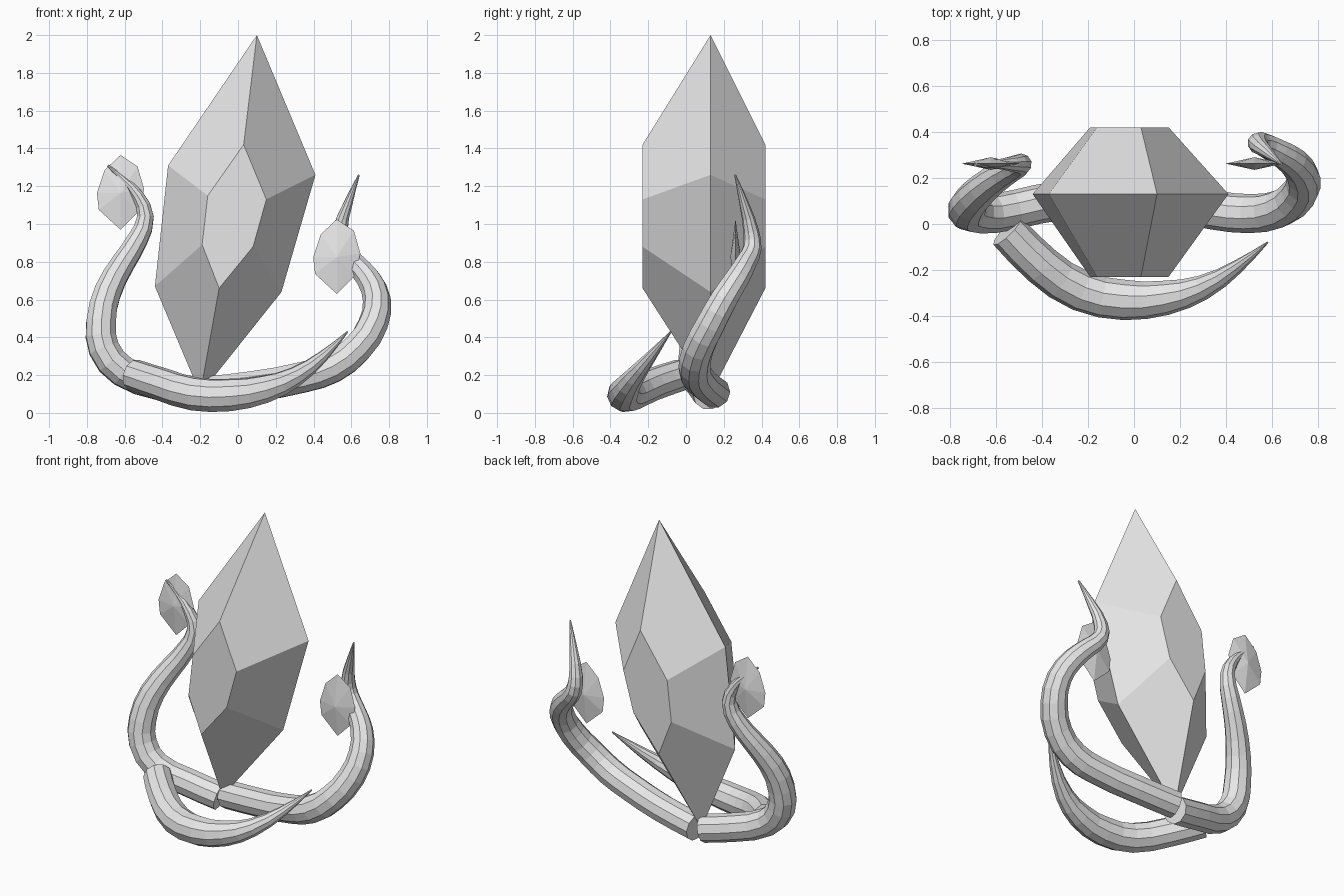
import bpy, bmesh

if "Cube" in bpy.data.objects:
    bpy.data.objects.remove(bpy.data.objects["Cube"], do_unlink=True)

grey = bpy.data.materials.new("plain grey")
grey.use_nodes = True
grey.diffuse_color = (0.8, 0.8, 0.8, 1)
grey.node_tree.nodes["Principled BSDF"].inputs["Base Color"].default_value = (0.8, 0.8, 0.8, 1)


def add_mesh(name, mesh):
    mesh.materials.clear()
    mesh.materials.append(grey)
    for p in mesh.polygons:
        p.use_smooth = False
        p.material_index = 0
    obj = bpy.data.objects.new(name, mesh)
    bpy.context.collection.objects.link(obj)
    return obj


def from_bmesh(name, bm):
    bmesh.ops.recalc_face_normals(bm, faces=bm.faces)
    mesh = bpy.data.meshes.new(name)
    bm.to_mesh(mesh)
    bm.free()
    return add_mesh(name, mesh)


def vine(name, points):
    """Tapered tube through points given as x, y, z, radius."""
    curve = bpy.data.curves.new(name + "_path", "CURVE")
    curve.dimensions = "3D"
    curve.resolution_u = 2
    curve.bevel_depth = 1
    curve.bevel_resolution = 3
    curve.use_fill_caps = True
    spline = curve.splines.new("BEZIER")
    spline.bezier_points.add(len(points) - 1)
    spline.use_smooth = False
    for bp, (x, y, z, r) in zip(spline.bezier_points, points):
        bp.co = (x, y, z)
        bp.radius = r
        bp.handle_left_type = bp.handle_right_type = "AUTO"
    helper = bpy.data.objects.new(name + "_path", curve)
    bpy.context.collection.objects.link(helper)
    bpy.context.view_layer.update()
    graph = bpy.context.evaluated_depsgraph_get()
    mesh = bpy.data.meshes.new_from_object(helper.evaluated_get(graph))
    bpy.data.objects.remove(helper, do_unlink=True)
    add_mesh(name, mesh)


# Crystal: a hexagonal window on front and back, joined by a ridge at the sides
mid, front, back = 0.13, -0.23, 0.42
bm = bmesh.new()
ridge = [bm.verts.new((x, mid, z)) for x, z in
         [(0.10, 2.0), (0.41, 1.26), (0.23, 0.64), (-0.2, 0.1), (-0.44, 0.67), (-0.37, 1.31)]]
window = [(0.03, 1.42), (0.15, 1.13), (0.08, 0.88), (-0.10, 0.66), (-0.19, 0.89), (-0.16, 1.15)]
for y in (front, back):
    ring = [bm.verts.new((x, y, z)) for x, z in window]
    bm.faces.new(ring)
    for i in range(6):
        j = (i + 1) % 6
        bm.faces.new((ridge[i], ridge[j], ring[j], ring[i]))
from_bmesh("crystal", bm)

# Leaves: thin eight-sided double pyramids
outline = [(0, 0.2), (0.09, 0.14), (0.125, 0.02), (0.095, -0.1),
           (0, -0.195), (-0.115, -0.09), (-0.125, 0), (-0.085, 0.12)]
for name, cx, cz in (("right_leaf", -0.622, 1.165), ("left_leaf", 0.523, 0.825)):
    bm = bmesh.new()
    rim = [bm.verts.new((cx + x, 0.262, cz + z)) for x, z in outline]
    for y in (0.235, 0.29):
        hub = bm.verts.new((cx, y, cz))
        for i in range(8):
            bm.faces.new((rim[i], rim[(i + 1) % 8], hub))
    from_bmesh(name, bm)

# Vines
vine("right_vine", [
    (-0.21, 0.12, 0.10, 0.085), (-0.42, 0.085, 0.15, 0.085), (-0.61, 0.045, 0.22, 0.085),
    (-0.71, 0.05, 0.34, 0.085), (-0.725, 0.07, 0.48, 0.082), (-0.69, 0.12, 0.64, 0.075),
    (-0.61, 0.19, 0.79, 0.065), (-0.53, 0.24, 0.92, 0.056), (-0.49, 0.26, 1.04, 0.046),
    (-0.53, 0.26, 1.15, 0.033), (-0.61, 0.26, 1.24, 0.018), (-0.69, 0.255, 1.31, 0.006)])
vine("left_vine", [
    (-0.18, 0.15, 0.11, 0.085), (0.08, 0.11, 0.14, 0.085), (0.35, 0.06, 0.19, 0.085),
    (0.5, 0.045, 0.24, 0.085), (0.63, 0.065, 0.34, 0.083), (0.715, 0.13, 0.47, 0.08),
    (0.735, 0.2, 0.6, 0.074), (0.69, 0.27, 0.71, 0.066), (0.62, 0.315, 0.79, 0.058),
    (0.55, 0.35, 0.87, 0.05), (0.54, 0.345, 0.96, 0.042), (0.58, 0.31, 1.1, 0.026),
    (0.64, 0.26, 1.26, 0.005)])
vine("front_vine", [
    (-0.55, -0.03, 0.2, 0.085), (-0.4, -0.18, 0.15, 0.088), (-0.23, -0.29, 0.1, 0.09),
    (-0.04, -0.33, 0.095, 0.088), (0.14, -0.32, 0.125, 0.075), (0.3, -0.275, 0.19, 0.054),
    (0.45, -0.185, 0.3, 0.03), (0.58, -0.08, 0.43, 0.004)])
